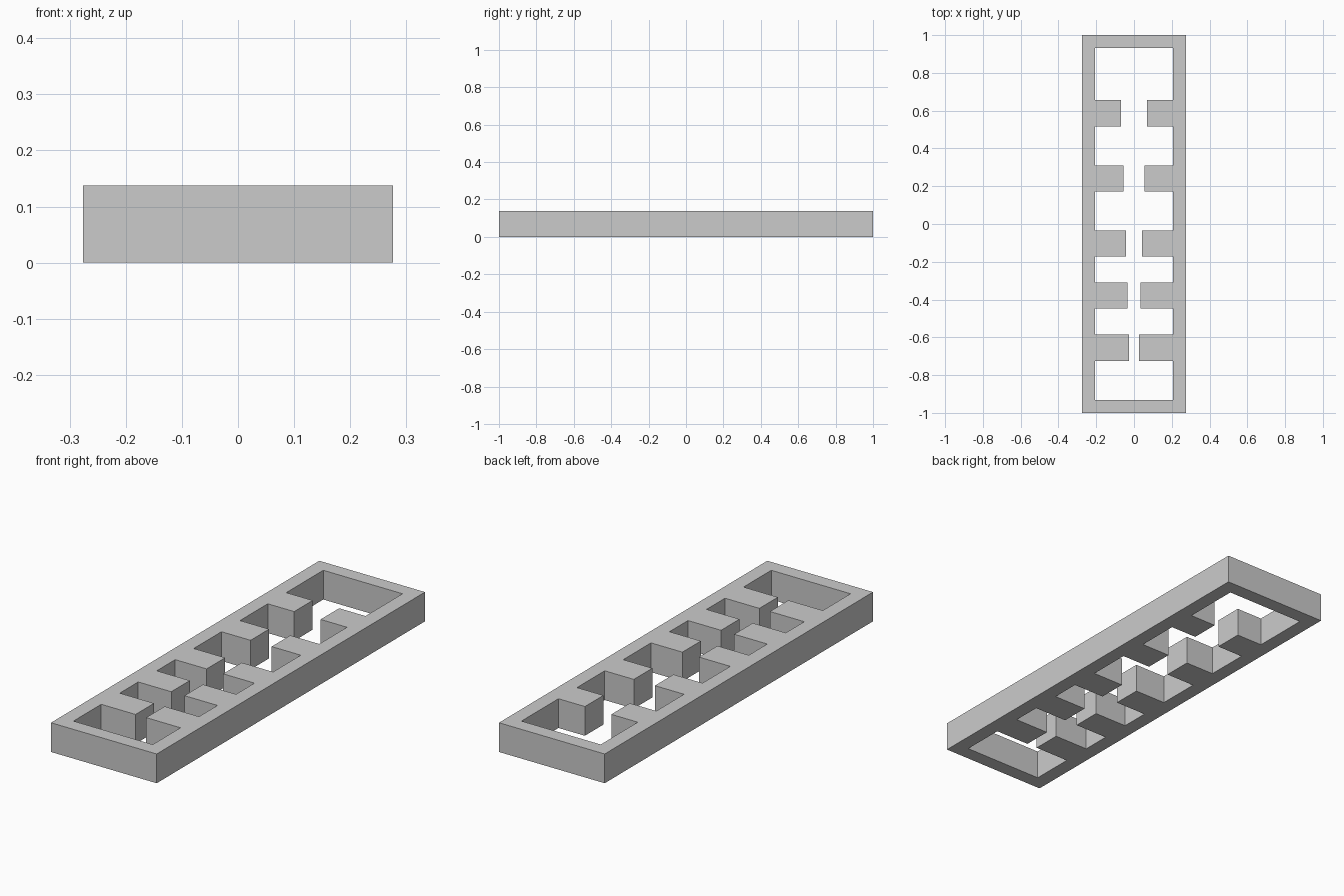
import bpy, bmesh

if "Cube" in bpy.data.objects:
    bpy.data.objects.remove(bpy.data.objects["Cube"])

U = 2 / 29                      # one unit: the plate is 8 x 29 x 2 units, walls 1 unit
HALF_W, HALF_L, HEIGHT = 4 * U, 1.0, 2 * U
INNER_W, INNER_L = 3 * U, 1.0 - U

# Tooth pairs: (distance of upper edge from the +y end, gap between the tips), in units
TEETH = [(5, 2.0), (10, 1.6), (15, 1.25), (19, 1.0), (23, 0.8)]
TOOTH = 2


def add_loop(bm, points):
    verts = [bm.verts.new((x, y, 0)) for x, y in points]
    return [bm.edges.new((v, verts[(i + 1) % len(verts)])) for i, v in enumerate(verts)]


# Right half of the opening outline, top to bottom, then mirrored to the left
right = [(INNER_W, INNER_L)]
for start, gap in TEETH:
    top, bottom, tip = 1 - start * U, 1 - (start + TOOTH) * U, gap * U / 2
    right += [(INNER_W, top), (tip, top), (tip, bottom), (INNER_W, bottom)]
right.append((INNER_W, -INNER_L))
opening = right + [(-x, y) for x, y in reversed(right)]

# Outer rectangle
outer = [(HALF_W, HALF_L), (HALF_W, -HALF_L), (-HALF_W, -HALF_L), (-HALF_W, HALF_L)]

# Fill between the outlines and extrude to a solid plate
bm = bmesh.new()
edges = add_loop(bm, outer) + add_loop(bm, opening)
bmesh.ops.triangle_fill(bm, edges=edges, use_beauty=True, normal=(0, 0, 1))
ext = bmesh.ops.extrude_face_region(bm, geom=bm.faces[:])
top_verts = [g for g in ext["geom"] if isinstance(g, bmesh.types.BMVert)]
bmesh.ops.translate(bm, verts=top_verts, vec=(0, 0, HEIGHT))
bmesh.ops.recalc_face_normals(bm, faces=bm.faces[:])

mesh = bpy.data.meshes.new("toothed_gauge_plate")
bm.to_mesh(mesh)
bm.free()
bpy.context.collection.objects.link(bpy.data.objects.new("toothed_gauge_plate", mesh))
